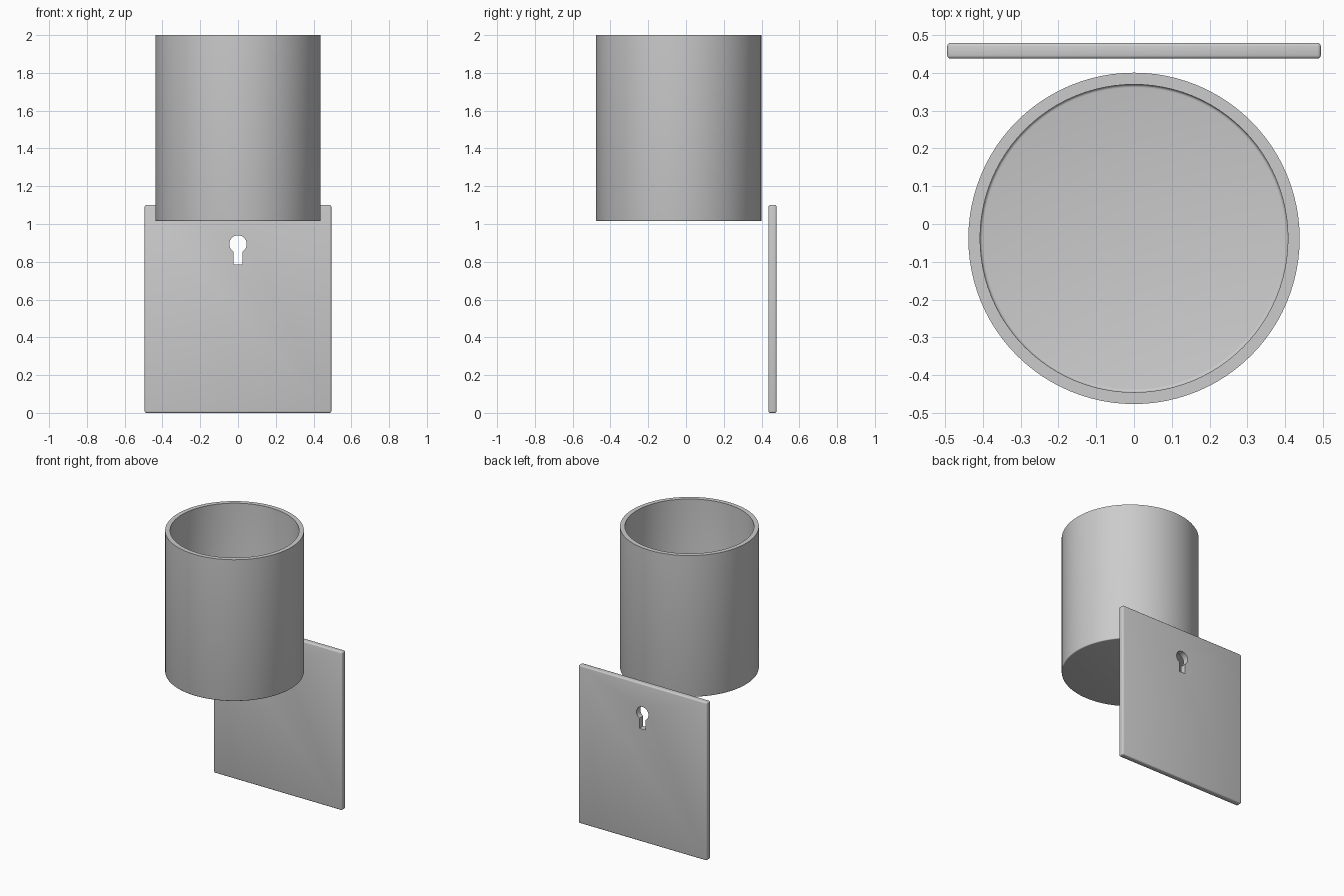
import bpy, bmesh, math

cube = bpy.data.objects.get("Cube")
if cube:
    bpy.data.objects.remove(cube, do_unlink=True)

grey = bpy.data.materials.new("plain_grey")
grey.use_nodes = True
colour = (0.6, 0.6, 0.6, 1)
grey.diffuse_color = colour
grey.node_tree.nodes["Principled BSDF"].inputs["Base Color"].default_value = colour


def make_object(name, bm):
    bmesh.ops.recalc_face_normals(bm, faces=bm.faces)
    mesh = bpy.data.meshes.new(name)
    bm.to_mesh(mesh)
    bm.free()
    mesh.materials.append(grey)
    obj = bpy.data.objects.new(name, mesh)
    bpy.context.collection.objects.link(obj)
    return obj


def activate(obj):
    bpy.ops.object.select_all(action='DESELECT')
    obj.select_set(True)
    bpy.context.view_layer.objects.active = obj


def smooth(obj):
    activate(obj)
    bpy.ops.object.shade_smooth_by_angle(angle=math.radians(35))


def arc(cx, cy, r, start, end, steps):
    angles = [math.radians(start + (end - start) * i / steps) for i in range(steps + 1)]
    return [(cx + r * math.cos(a), cy + r * math.sin(a)) for a in angles]


# Open cup: (radius, height) profile spun around its axis
outer, inner, base, floor, top = 0.438, 0.407, 1.015, 1.05, 2.0
profile = [(0, base)] + arc(outer - 0.006, base + 0.006, 0.006, -90, 0, 3)
profile += [(outer, top), (inner, top)]
profile += arc(inner - 0.008, floor + 0.008, 0.008, 0, -90, 3) + [(0, floor)]
bm = bmesh.new()
verts = [bm.verts.new((r, 0, z)) for r, z in profile]
edges = [bm.edges.new(pair) for pair in zip(verts, verts[1:])]
bmesh.ops.spin(bm, geom=verts + edges, axis=(0, 0, 1), cent=(0, 0, 0),
               angle=math.tau, steps=96)
bmesh.ops.remove_doubles(bm, verts=bm.verts, dist=0.0005)
cup = make_object("cup", bm)
cup.location.y = -0.038
smooth(cup)

# Wall plate with softened edges
bm = bmesh.new()
bmesh.ops.create_cube(bm, size=1)
bmesh.ops.scale(bm, vec=(0.988, 0.042, 1.1), verts=bm.verts)
bmesh.ops.translate(bm, vec=(0, 0.458, 0.55), verts=bm.verts)
bmesh.ops.bevel(bm, geom=bm.edges[:], offset=0.009, segments=3, profile=0.5,
                affect='EDGES')
plate = make_object("wall_plate", bm)

# Keyhole cutter: round head over a narrow slot
half, slot_bottom, head_z, head_r = 0.024, 0.785, 0.894, 0.046
tilt = math.degrees(math.acos(half / head_r))
outline = arc(0, head_z, head_r, -tilt, 180 + tilt, 36)
outline += [(-half, slot_bottom), (half, slot_bottom)]
bm = bmesh.new()
face = bm.faces.new([bm.verts.new((x, 0.4, z)) for x, z in outline])
extruded = bmesh.ops.extrude_face_region(bm, geom=[face])["geom"]
bmesh.ops.translate(bm, vec=(0, 0.12, 0),
                    verts=[v for v in extruded if isinstance(v, bmesh.types.BMVert)])
cutter = make_object("keyhole_cutter", bm)
cutter.hide_render = True

cut = plate.modifiers.new("keyhole", 'BOOLEAN')
cut.operation = 'DIFFERENCE'
cut.solver = 'EXACT'
cut.object = cutter
activate(plate)
bpy.ops.object.modifier_apply(modifier=cut.name)
bpy.data.objects.remove(cutter, do_unlink=True)
smooth(plate)
